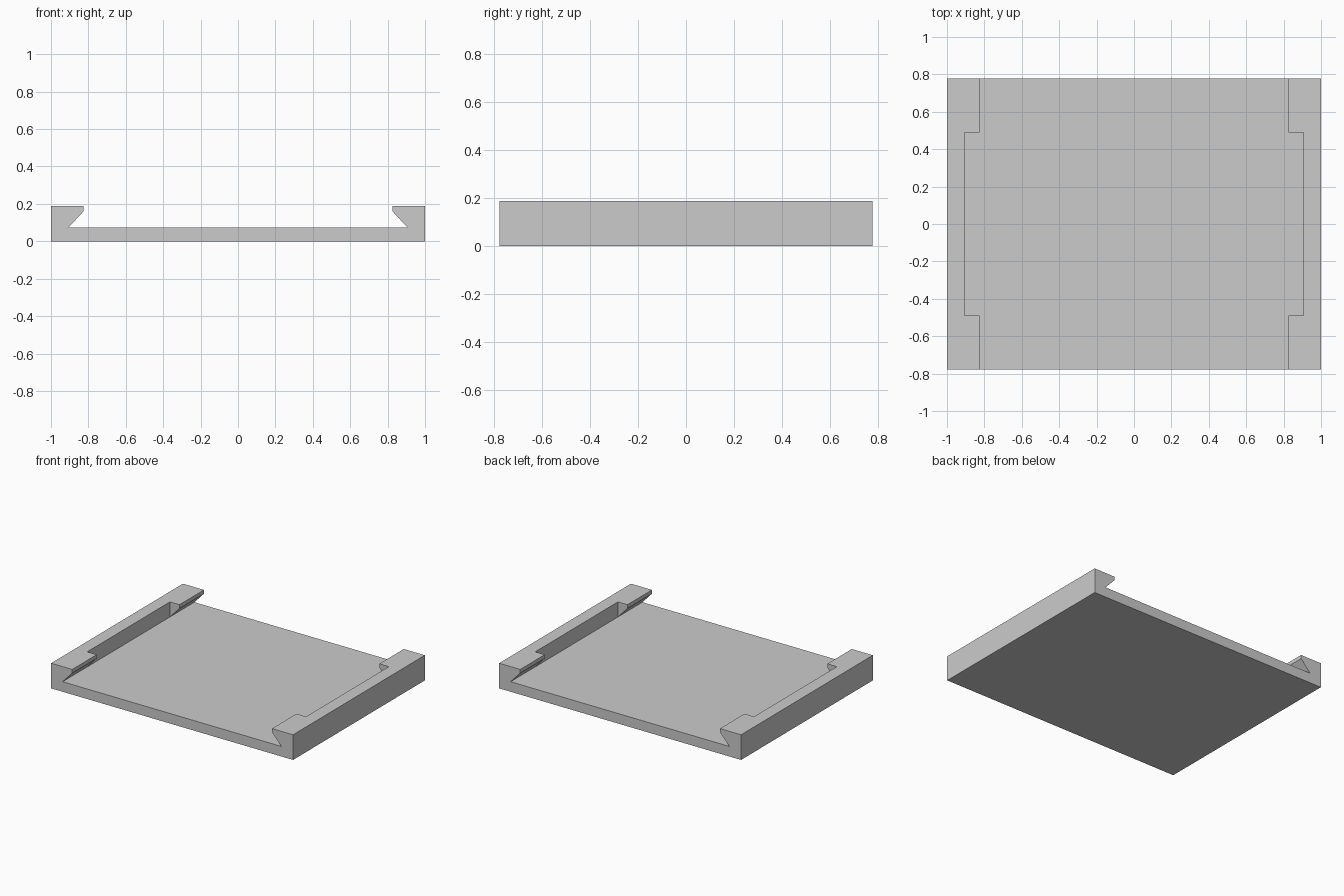
import bpy
import bmesh

cube = bpy.data.objects.get("Cube")
if cube:
    bpy.data.objects.remove(cube, do_unlink=True)

# Main dimensions
HALF_W, HALF_D, HEIGHT = 1.0, 0.778, 0.188
FLOOR, WALL_X = 0.075, 0.905
LIP_X, LIP_Z = 0.826, 0.16
RECESS_Y = 0.489

grey = bpy.data.materials.new("plain grey")
grey.use_nodes = True
COLOUR = (0.6, 0.6, 0.6, 1)
grey.diffuse_color = COLOUR
grey.node_tree.nodes["Principled BSDF"].inputs["Base Color"].default_value = COLOUR


def extrude_profile(name, points, half_depth):
    """Extrude a closed x-z profile symmetrically along y."""
    bm = bmesh.new()
    face = bm.faces.new([bm.verts.new((x, -half_depth, z)) for x, z in points])
    ext = bmesh.ops.extrude_face_region(bm, geom=[face])
    moved = [v for v in ext["geom"] if isinstance(v, bmesh.types.BMVert)]
    bmesh.ops.translate(bm, verts=moved, vec=(0, 2 * half_depth, 0))
    bmesh.ops.recalc_face_normals(bm, faces=bm.faces)
    mesh = bpy.data.meshes.new(name)
    bm.to_mesh(mesh)
    bm.free()
    mesh.materials.append(grey)
    obj = bpy.data.objects.new(name, mesh)
    bpy.context.collection.objects.link(obj)
    return obj


# Tray with an undercut rail on each side
right_half = [(HALF_W, 0), (HALF_W, HEIGHT), (LIP_X, HEIGHT),
              (LIP_X, LIP_Z), (WALL_X, FLOOR)]
left_half = [(-x, z) for x, z in reversed(right_half)]
tray = extrude_profile("dovetail_tray", right_half + left_half, HALF_D)

# Straight-walled recess that interrupts the lips in the middle
top = HEIGHT + 0.1
cutter = extrude_profile("recess_cutter", [(-WALL_X, FLOOR), (WALL_X, FLOOR),
                                           (WALL_X, top), (-WALL_X, top)], RECESS_Y)
cutter.hide_render = True
cut = tray.modifiers.new("recess", 'BOOLEAN')
cut.operation = 'DIFFERENCE'
cut.solver = 'EXACT'
cut.object = cutter

# Apply the cut and discard the cutter
bpy.context.view_layer.objects.active = tray
tray.select_set(True)
bpy.ops.object.modifier_apply(modifier=cut.name)
bpy.data.objects.remove(cutter, do_unlink=True)
